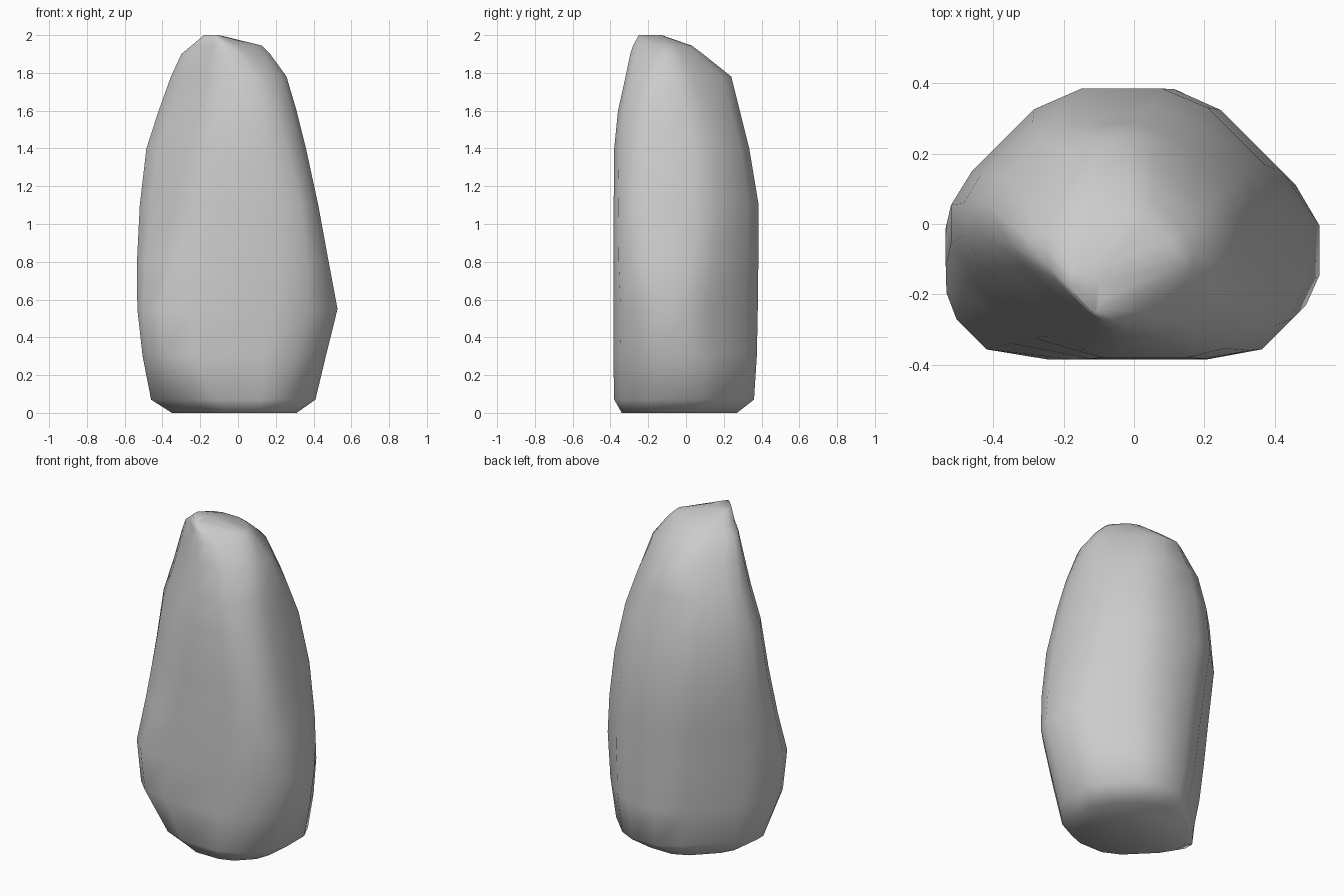
import bpy, bmesh
from mathutils import Vector

if "Cube" in bpy.data.objects:
    bpy.data.objects.remove(bpy.data.objects["Cube"])

# Each section: height, then the stone's reach in eight compass directions:
# +x, x+y, +y, y-x, -x, -x-y, -y, x-y
SECTIONS = [
    (0.00, .31, .37, .27, .41, .35, .44, .34, .50),
    (0.07, .41, .53, .36, .44, .46, .58, .38, .58),
    (0.30, .465, .565, .375, .49, .505, .745, .385, .65),
    (0.55, .527, .57, .38, .525, .533, .775, .385, .72),
    (0.80, .48, .57, .383, .56, .535, .69, .385, .72),
    (1.10, .425, .54, .385, .61, .52, .61, .383, .69),
    (1.40, .36, .46, .335, .575, .485, .55, .38, .61),
    (1.60, .31, .36, .285, .51, .42, .48, .36, .54),
    (1.78, .257, .25, .24, .38, .355, .43, .32, .45),
    (1.90, .17, .12, .09, .27, .30, .40, .295, .32),
    (1.945, .125, .05, .03, .19, .245, .38, .28, .25),
    (2.00, -.10, -.24, -.13, .04, .18, .37, .25, .14),
]
DIRS = [(1, 0), (1, 1), (0, 1), (-1, 1), (-1, 0), (-1, -1), (0, -1), (1, -1)]


def outline(z, reach):
    """Eight-sided section from its reaches, with the corners cut off."""
    corners = []
    for i in range(8):
        (a, b), (c, d) = DIRS[i], DIRS[(i + 1) % 8]
        r, s = reach[i], reach[(i + 1) % 8]
        det = a * d - b * c
        corners.append(Vector(((r * d - b * s) / det, (a * s - r * c) / det, z)))
    pts = []
    for i, p in enumerate(corners):
        q = corners[(i + 1) % 8]
        pts += [p.lerp(q, 0.2), p.lerp(q, 0.8)]
    return pts


# Standing stone: sections joined by side faces and capped
bm = bmesh.new()
rings = [[bm.verts.new(p) for p in outline(s[0], s[1:])] for s in SECTIONS]
for low, high in zip(rings, rings[1:]):
    for i in range(16):
        j = (i + 1) % 16
        bm.faces.new((low[i], low[j], high[j], high[i]))
bm.faces.new(rings[0][::-1])
bm.faces.new(rings[-1])
for f in bm.faces:
    f.smooth = True
bmesh.ops.recalc_face_normals(bm, faces=bm.faces)
mesh = bpy.data.meshes.new("standing_stone")
bm.to_mesh(mesh)
bm.free()
stone = bpy.data.objects.new("standing_stone", mesh)
bpy.context.collection.objects.link(stone)
